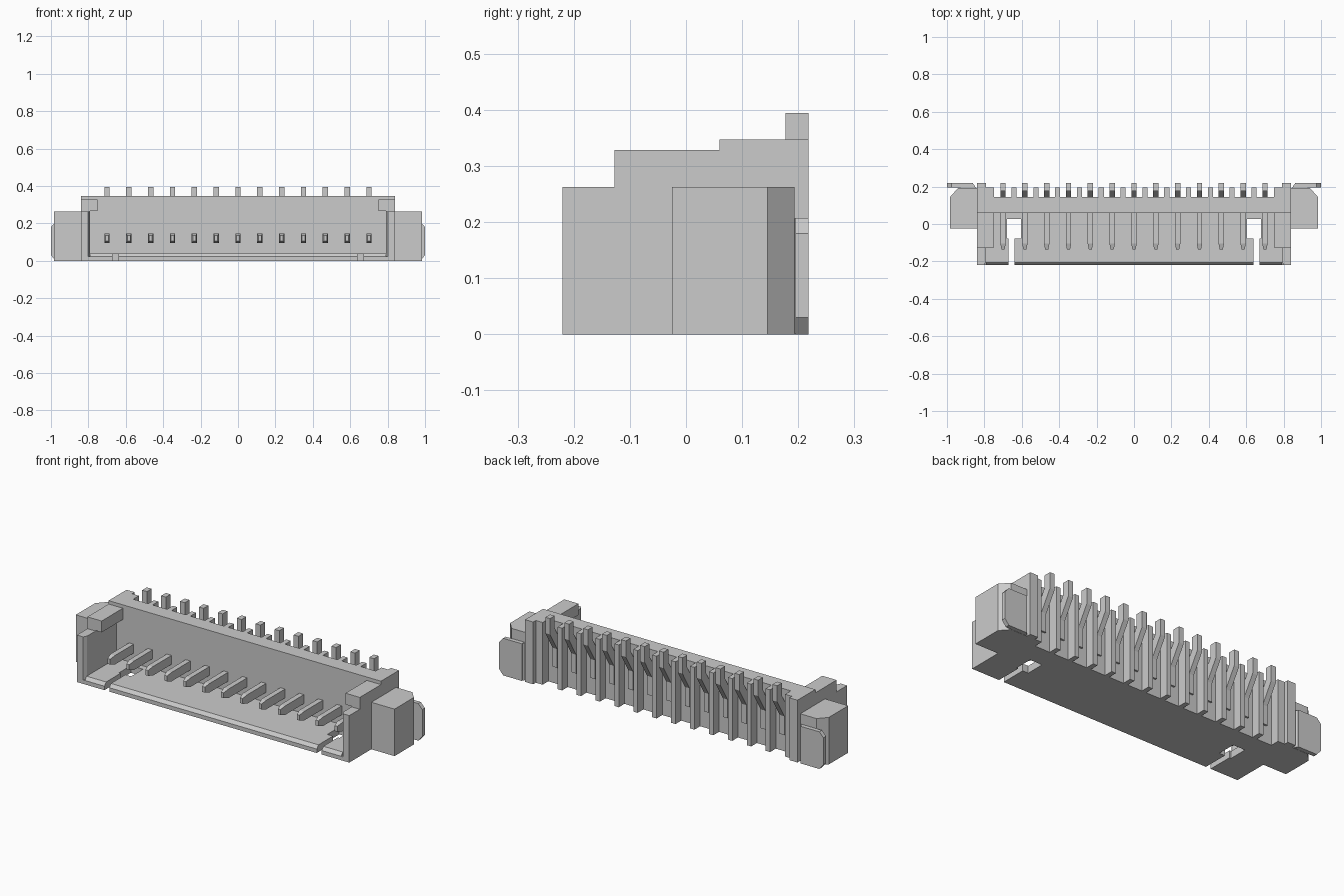
import bpy, bmesh
from mathutils import Vector

if "Cube" in bpy.data.objects:
    bpy.data.objects.remove(bpy.data.objects["Cube"])


def make(name, bm):
    bmesh.ops.recalc_face_normals(bm, faces=bm.faces)
    me = bpy.data.meshes.new(name)
    bm.to_mesh(me)
    bm.free()
    ob = bpy.data.objects.new(name, me)
    bpy.context.collection.objects.link(ob)
    return ob


def prism(name, pts, a, b, axis):
    """Extrude a 2D outline from a to b along the given axis."""
    bm = bmesh.new()
    place = {'x': lambda p, t: (t, p[0], p[1]),
             'y': lambda p, t: (p[0], t, p[1]),
             'z': lambda p, t: (p[0], p[1], t)}[axis]
    lo = [bm.verts.new(place(p, a)) for p in pts]
    hi = [bm.verts.new(place(p, b)) for p in pts]
    bm.faces.new(lo)
    bm.faces.new(hi)
    n = len(pts)
    for i in range(n):
        j = (i + 1) % n
        bm.faces.new((lo[i], lo[j], hi[j], hi[i]))
    return make(name, bm)


def box(name, x0, x1, y0, y1, z0, z1):
    return prism(name, [(x0, y0), (x1, y0), (x1, y1), (x0, y1)], z0, z1, 'z')


def cut(ob, cutter):
    m = ob.modifiers.new("cut", 'BOOLEAN')
    m.operation = 'DIFFERENCE'
    m.solver = 'EXACT'
    m.object = cutter
    bpy.context.view_layer.objects.active = ob
    bpy.ops.object.modifier_apply(modifier=m.name)
    bpy.data.objects.remove(cutter)


def flip(pts, s):
    return [(p[0] * s, p[1]) for p in pts]


# Floor and back wall with chamfered front lip
shell = prism("floor_and_back_wall",
              [(-.22, 0), (.145, 0), (.145, .347), (.06, .347),
               (.06, .04), (-.205, .04), (-.22, .022)], -.79, .79, 'x')
for s in (-1, 1):
    # Keyhole slot in the floor
    key = [(.64, -.3), (.67, -.3), (.67, -.077), (.68, -.077),
           (.68, .027), (.605, .027), (.605, -.077), (.64, -.077)]
    cut(shell, prism("slot_cutter", flip(key, s), -.1, .06, 'z'))

for s in (-1, 1):
    side = "right" if s > 0 else "left"
    # Stepped end wall
    wall = prism(side + "_end_wall",
                 [(-.22, 0), (.218, 0), (.218, .347), (.06, .347), (.06, .328),
                  (-.127, .328), (-.127, .262), (-.22, .262)],
                 s * .79, s * .84, 'x')
    wedge = [(.78, -.23), (.807, -.23), (.79, -.2), (.78, -.2)]
    cut(wall, prism("wedge_cutter", flip(wedge, s), .022, .4, 'z'))
    # Overhanging hook at the top corner
    hook = [(.752, -.127), (.79, -.127), (.79, .06), (.752, .06)]
    prism(side + "_hook", flip(hook, s), .265, .328, 'z')
    # Back corner post
    post = [(.748, .145), (.79, .145), (.79, .195), (.748, .195)]
    prism(side + "_corner_post", flip(post, s), 0, .347, 'z')
    # Mounting ear
    ear = [(.84, -.025), (.983, -.025), (.983, .145), (.94, .193), (.84, .193)]
    prism(side + "_ear", flip(ear, s), 0, .262, 'z')
    # Solder tab with clipped outer corners
    tab = [(.86, 0), (.975, 0), (1, .03), (1, .18), (.975, .207), (.86, .207)]
    prism(side + "_solder_tab", flip(tab, s), .195, .218, 'y')
    web = [(.845, .192), (.93, .192), (.93, .197), (.865, .218), (.855, .21)]
    prism(side + "_tab_root", flip(web, s), .001, .206, 'z')

# Ribs between the pins on the back
pitch = .1167
for i in range(12):
    x = (i - 5.5) * pitch
    box("back_rib", x - .0135, x + .0135, .145, .195, 0, .347)


# Contact pins: tapered blade in front, bent solder leg behind
def blade(x):
    bm = bmesh.new()
    rings = []
    for y, hw, z0, z1 in ((-.137, .008, .105, .135), (-.105, .0145, .095, .145),
                          (.065, .0145, .095, .145)):
        rings.append([bm.verts.new(Vector(c)) for c in
                      ((x - hw, y, z0), (x + hw, y, z0), (x + hw, y, z1), (x - hw, y, z1))])
    bm.faces.new(rings[0])
    bm.faces.new(rings[-1])
    for a, b in zip(rings, rings[1:]):
        for i in range(4):
            j = (i + 1) % 4
            bm.faces.new((a[i], a[j], b[j], b[i]))
    make("contact_blade", bm)


leg = [(.14, .095), (.155, .095), (.155, .2), (.218, .305), (.218, .394),
       (.177, .394), (.177, .325), (.14, .262)]
for i in range(13):
    x = (i - 6) * pitch
    blade(x)
    prism("solder_leg", leg, x - .0145, x + .0145, 'x')
